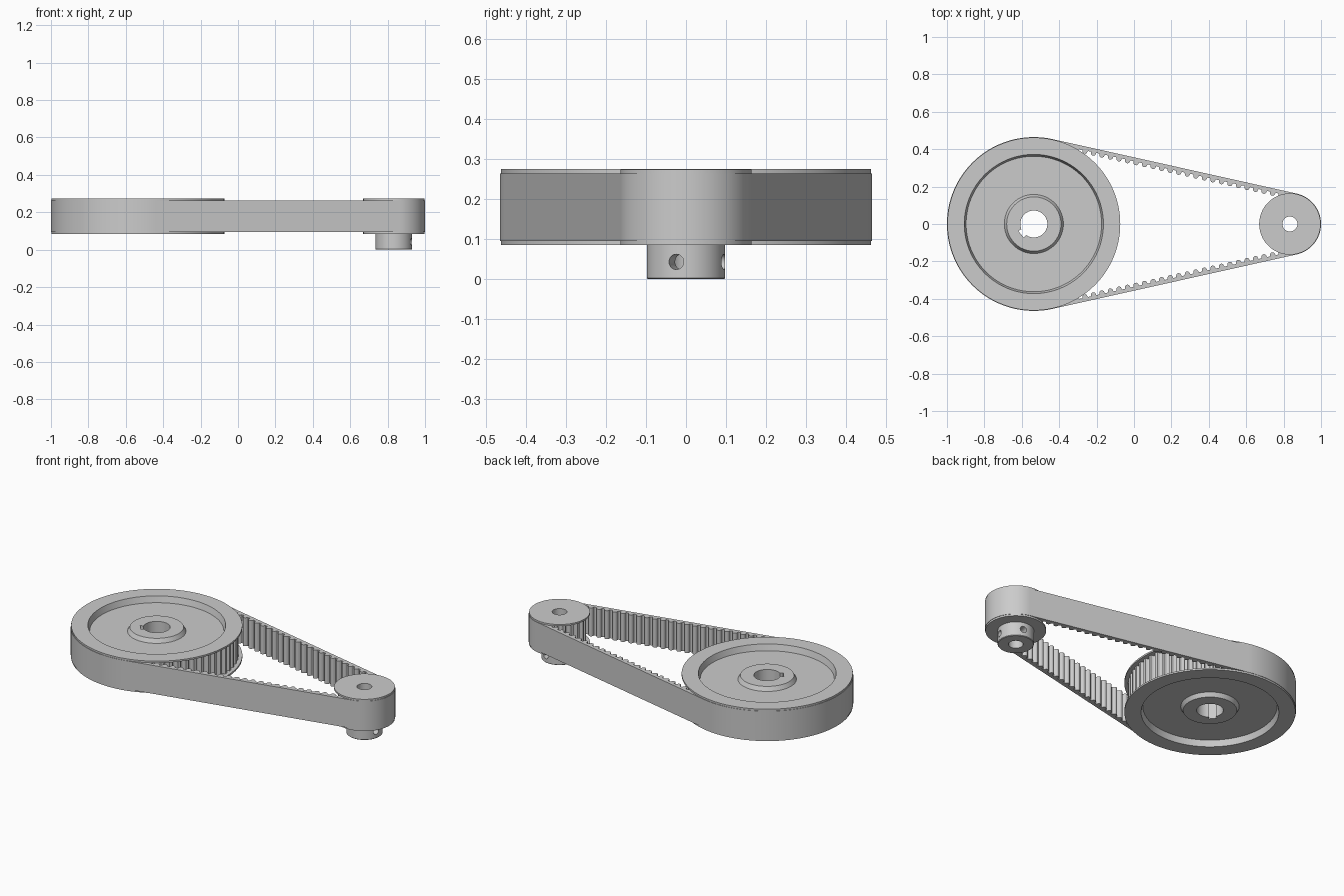
import bpy, bmesh
from math import sin, cos, pi, acos, sqrt, radians

if "Cube" in bpy.data.objects:
    bpy.data.objects.remove(bpy.data.objects["Cube"])

LX, SX = -0.5355, 0.8335        # pulley centres
LR, SR = 0.447, 0.149           # pitch radii
LT, ST = 60, 20                 # tooth counts
STEPS = 12                      # samples per tooth
Z0, Z1, MID = 0.095, 0.264, 0.1795


def finish(ob, angle=35):
    bpy.ops.object.select_all(action='DESELECT')
    ob.select_set(True)
    bpy.context.view_layer.objects.active = ob
    bpy.ops.object.shade_smooth_by_angle(angle=radians(angle))


def loop_mesh(name, rows):
    """Closed skin through rows of points, wrapping in both directions."""
    bm = bmesh.new()
    grid = [[bm.verts.new(p) for p in row] for row in rows]
    n, m = len(grid), len(grid[0])
    for i in range(n):
        a, b = grid[i], grid[(i + 1) % n]
        for j in range(m):
            k = (j + 1) % m
            bm.faces.new((a[j], a[k], b[k], b[j]))
    bmesh.ops.recalc_face_normals(bm, faces=bm.faces)
    me = bpy.data.meshes.new(name)
    bm.to_mesh(me)
    bm.free()
    ob = bpy.data.objects.new(name, me)
    bpy.context.collection.objects.link(ob)
    return ob


def lathe(name, cx, profile, n):
    """Revolve (radius, z) pairs; a radius may be a function of the angle."""
    rows = []
    for i in range(n):
        a = 2 * pi * i / n
        row = []
        for r, z in profile:
            r = r(a) if callable(r) else r
            row.append((cx + r * cos(a), r * sin(a), z))
        rows.append(row)
    return loop_mesh(name, rows)


def tooth(u):
    """Round tooth shape, u measured in pitches."""
    u = (u + 0.5) % 1 - 0.5
    return sqrt(max(0, 1 - (u * 3) ** 2))


def gear(r, count):
    return lambda a: r - 0.005 - 0.020 * tooth(a * count / (2 * pi))


def keyed_bore(a):
    d = a - radians(219)
    if cos(d) > 0 and abs(0.085 * sin(d) / cos(d)) < 0.023:
        return 0.088 / cos(d)
    return 0.072


# large pulley: dished on both sides, hub with keyed bore, two flanges
half = [(keyed_bore, 0.083), (0.145, 0.083), (0.158, 0.059), (0.362, 0.059),
        (0.372, 0.095), (0.462, 0.095), (0.462, 0.0845), (gear(LR, LT), 0.0845)]
profile = [(r, MID + z) for r, z in half] + [(r, MID - z) for r, z in reversed(half)]
finish(lathe("large_pulley", LX, profile, LT * STEPS))

# small pulley with lower hub
teeth = gear(SR, ST)
small = lathe("small_pulley", SX, [
    (0.04, 0.274), (0.164, 0.274), (0.164, Z1), (teeth, Z1), (teeth, Z0),
    (0.164, Z0), (0.164, 0.0845), (0.098, 0.0845), (0.098, 0.003),
    (0.095, 0), (0.04, 0)], ST * STEPS)

# two set screw holes through the hub wall
for i, ang in enumerate((radians(-14.5), radians(75.5))):
    bpy.ops.mesh.primitive_cylinder_add(
        vertices=32, radius=0.019, depth=0.12,
        location=(SX + 0.08 * cos(ang), 0.08 * sin(ang), 0.043),
        rotation=(0, pi / 2, ang))
    cutter = bpy.context.object
    cutter.name = "screw_hole_cutter"
    cutter.hide_render = True
    mod = small.modifiers.new("screw_hole", 'BOOLEAN')
    mod.operation, mod.solver, mod.object = 'DIFFERENCE', 'EXACT', cutter
    bpy.context.view_layer.objects.active = small
    bpy.ops.object.modifier_apply(modifier=mod.name)
    bpy.data.objects.remove(cutter)
finish(small)

# toothed belt: pitch line wraps both pulleys, lower half mirrors the upper
D = SX - LX
phi = acos((LR - SR) / D)
span = sqrt(D * D - (LR - SR) ** 2)
arc_l, arc_s = LR * (pi - phi), SR * phi
half_len = arc_l + span + arc_s
BELT_TEETH = 100


def belt_point(s, off):
    """Point at pitch length s from the far left, moved outwards by off."""
    side = 1
    if s > half_len:
        s, side = 2 * half_len - s, -1
    if s < arc_l:
        a, cx, t = pi - s / LR, LX, 0
        r = LR
    elif s < arc_l + span:
        a, cx, t = phi, LX, s - arc_l
        r = LR
    else:
        a, cx, t = phi - (s - arc_l - span) / SR, SX, 0
        r = SR
    x = cx + (r + off) * cos(a) + t * sin(phi)
    y = (r + off) * sin(a) - t * cos(phi)
    return x, side * y


rows = []
count = BELT_TEETH * STEPS
for i in range(count):
    s = 2 * half_len * i / count
    outer = belt_point(s, 0.0175)
    inner = belt_point(s, -0.003 - 0.019 * tooth(i / STEPS))
    rows.append([(*outer, Z0), (*outer, Z1), (*inner, Z1), (*inner, Z0)])
finish(loop_mesh("toothed_belt", rows))
